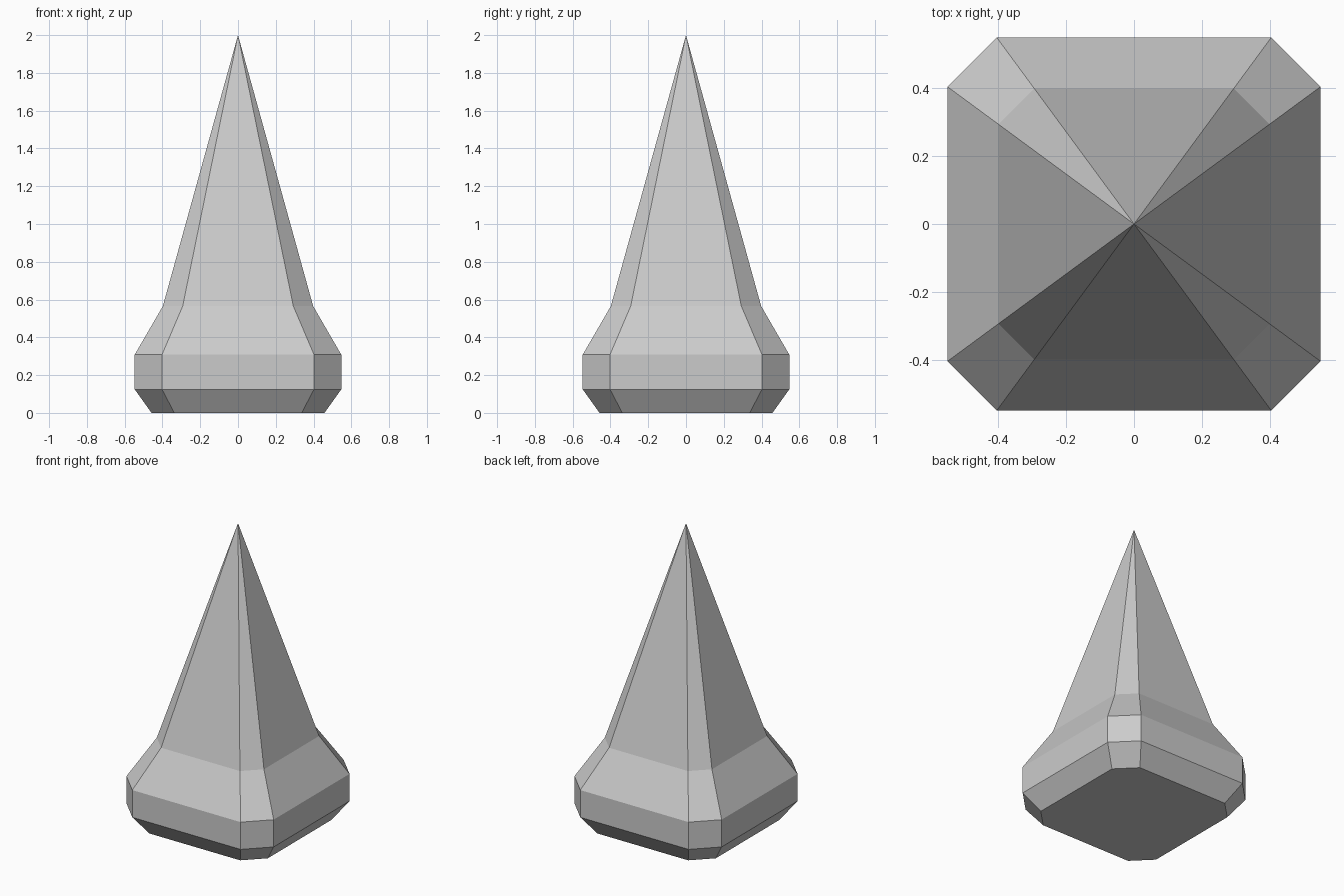
import bpy
import bmesh

if "Cube" in bpy.data.objects:
    bpy.data.objects.remove(bpy.data.objects["Cube"])

# Profile of the spire: (half width, height) from base to shoulder
PROFILE = [(0.458, 0.0), (0.547, 0.125), (0.547, 0.308), (0.398, 0.565)]
FLAT = 0.736  # share of each side left flat between the cut corners
TIP = 2.0


def cut_square(bm, half, z):
    """Ring of eight vertices: a square with cut corners."""
    ring = []
    x, y = half, half * FLAT
    for _ in range(4):
        ring += [bm.verts.new((x, -y, z)), bm.verts.new((x, y, z))]
        # the next pair is this side turned by 90 degrees
        ring[-2].co, ring[-1].co = ((x, -y, z), (x, y, z))
    for i in range(4):
        for v in ring[2 * i:2 * i + 2]:
            for _ in range(i):
                v.co.x, v.co.y = -v.co.y, v.co.x
    return ring


bm = bmesh.new()
rings = [cut_square(bm, h, z) for h, z in PROFILE]
tip = bm.verts.new((0, 0, TIP))

# Flat underside
bm.faces.new(reversed(rings[0]))

# Base bevel, upright band and sloping shoulder
for low, high in zip(rings, rings[1:]):
    for i in range(8):
        j = (i + 1) % 8
        bm.faces.new((low[i], low[j], high[j], high[i]))

# Tall point
for i in range(8):
    bm.faces.new((rings[-1][i], rings[-1][(i + 1) % 8], tip))

bmesh.ops.recalc_face_normals(bm, faces=bm.faces)
mesh = bpy.data.meshes.new("spire")
bm.to_mesh(mesh)
bm.free()
spire = bpy.data.objects.new("spire", mesh)
bpy.context.collection.objects.link(spire)
